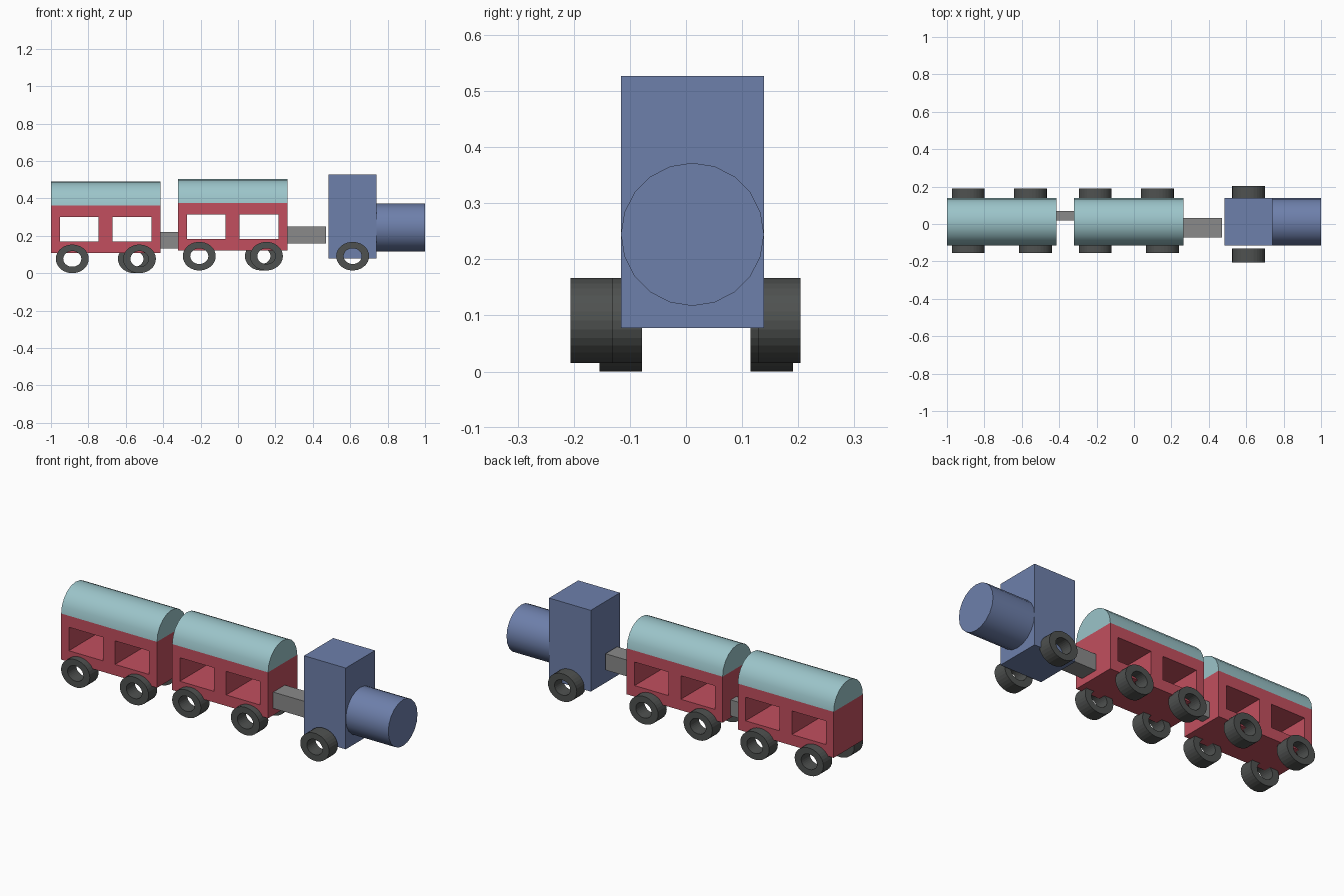
import bpy, bmesh, math
from mathutils import Vector

cube = bpy.data.objects.get("Cube")
if cube:
    bpy.data.objects.remove(cube, do_unlink=True)


def material(name, srgb):
    rgba = [((c + 0.055) / 1.055) ** 2.4 for c in srgb] + [1]
    m = bpy.data.materials.new(name)
    m.use_nodes = True
    m.diffuse_color = rgba
    m.node_tree.nodes["Principled BSDF"].inputs["Base Color"].default_value = rgba
    return m


BLUE = material("engine blue", (0.43, 0.50, 0.67))
RED = material("carriage red", (0.76, 0.31, 0.37))
TEAL = material("roof teal", (0.61, 0.77, 0.79))
GREY = material("coupler grey", (0.54, 0.54, 0.54))
DARK = material("wheel dark grey", (0.31, 0.32, 0.315))

MID_Y = 0.0115   # centre line of the bodies
RADIUS = 0.1275  # half width of the bodies
SIDES = 20


def finish(name, bm, mat, smooth=False):
    bmesh.ops.remove_doubles(bm, verts=bm.verts, dist=1e-5)
    bmesh.ops.recalc_face_normals(bm, faces=bm.faces)
    mesh = bpy.data.meshes.new(name)
    bm.to_mesh(mesh)
    bm.free()
    mesh.materials.append(mat)
    obj = bpy.data.objects.new(name, mesh)
    bpy.context.collection.objects.link(obj)
    if smooth:
        bpy.ops.object.select_all(action='DESELECT')
        obj.select_set(True)
        bpy.context.view_layer.objects.active = obj
        bpy.ops.object.shade_smooth_by_angle(angle=math.radians(35))
    return obj


def extrude(name, polygons, offset, mat, smooth=False):
    """Extrude a sheet of planar polygons into a solid."""
    bm = bmesh.new()
    for poly in polygons:
        bm.faces.new([bm.verts.new(p) for p in poly])
    bmesh.ops.remove_doubles(bm, verts=bm.verts, dist=1e-5)
    base = bm.faces[:]
    result = bmesh.ops.extrude_face_region(bm, geom=base, use_keep_orig=True)
    moved = [v for v in result["geom"] if isinstance(v, bmesh.types.BMVert)]
    bmesh.ops.translate(bm, verts=moved, vec=Vector(offset))
    return finish(name, bm, mat, smooth)


def box(name, x, y, z, mat):
    sheet = [(x[0], y[0], z[0]), (x[1], y[0], z[0]), (x[1], y[1], z[0]), (x[0], y[1], z[0])]
    return extrude(name, [sheet], (0, 0, z[1] - z[0]), mat)


def rod(name, x, z, length, arc, mat):
    """Round bar along x; an arc of pi gives a half cylinder."""
    steps = round(SIDES * arc / math.tau)
    count = steps if arc > 6 else steps + 1
    angles = [arc * i / steps for i in range(count)]
    ring = [(x, MID_Y + RADIUS * math.cos(a), z + RADIUS * math.sin(a)) for a in angles]
    return extrude(name, [ring], (length, 0, 0), mat, True)


def wheel(name, x, y, z):
    """Slightly flattened open ring with its inner face at y."""
    def point(i, k):
        a = math.tau * i / 30
        return (x + 0.088 * k * math.cos(a), y, z + 0.0765 * k * math.sin(a))
    sheet = [[point(i, 1), point(i + 1, 1), point(i + 1, 0.55), point(i, 0.55)]
             for i in range(30)]
    return extrude(name, sheet, (0, 0.076, 0), DARK)


def carriage(name, x, z, axle):
    # body with two window openings passing right through
    xs = [x + d for d in (0, 0.047, 0.255, 0.33, 0.538, 0.586)]
    zs = [z + d for d in (0, 0.061, 0.191, 0.254)]
    y = MID_Y - RADIUS
    cells = [[(xs[i], y, zs[j]), (xs[i + 1], y, zs[j]),
              (xs[i + 1], y, zs[j + 1]), (xs[i], y, zs[j + 1])]
             for i in range(5) for j in range(3) if not (j == 1 and i in (1, 3))]
    extrude(name + "_body", cells, (0, 2 * RADIUS, 0), RED)
    rod(name + "_roof", x, zs[-1], 0.586, math.pi, TEAL)
    for label, dx, y in (("rear_right", 0.114, -0.154), ("front_right", 0.473, -0.154),
                         ("rear_left", 0.114, 0.115), ("front_left", 0.446, 0.115)):
        wheel(f"{name}_{label}_wheel", x + dx, y, axle)


# carriages
carriage("rear_carriage", -1.0, 0.109, 0.0765)
carriage("middle_carriage", -0.321, 0.122, 0.091)

# couplers
box("rear_coupler", (-0.414, -0.321), (0.018, 0.069), (0.133, 0.221), GREY)
box("front_coupler", (0.265, 0.471), (-0.071, 0.031), (0.16, 0.25), GREY)

# engine
box("engine_cab", (0.485, 0.74), (MID_Y - RADIUS, MID_Y + RADIUS), (0.078, 0.527), BLUE)
rod("engine_boiler", 0.74, 0.2445, 0.26, math.tau, BLUE)
wheel("engine_right_wheel", 0.613, -0.206, 0.091)
wheel("engine_left_wheel", 0.613, 0.128, 0.091)
